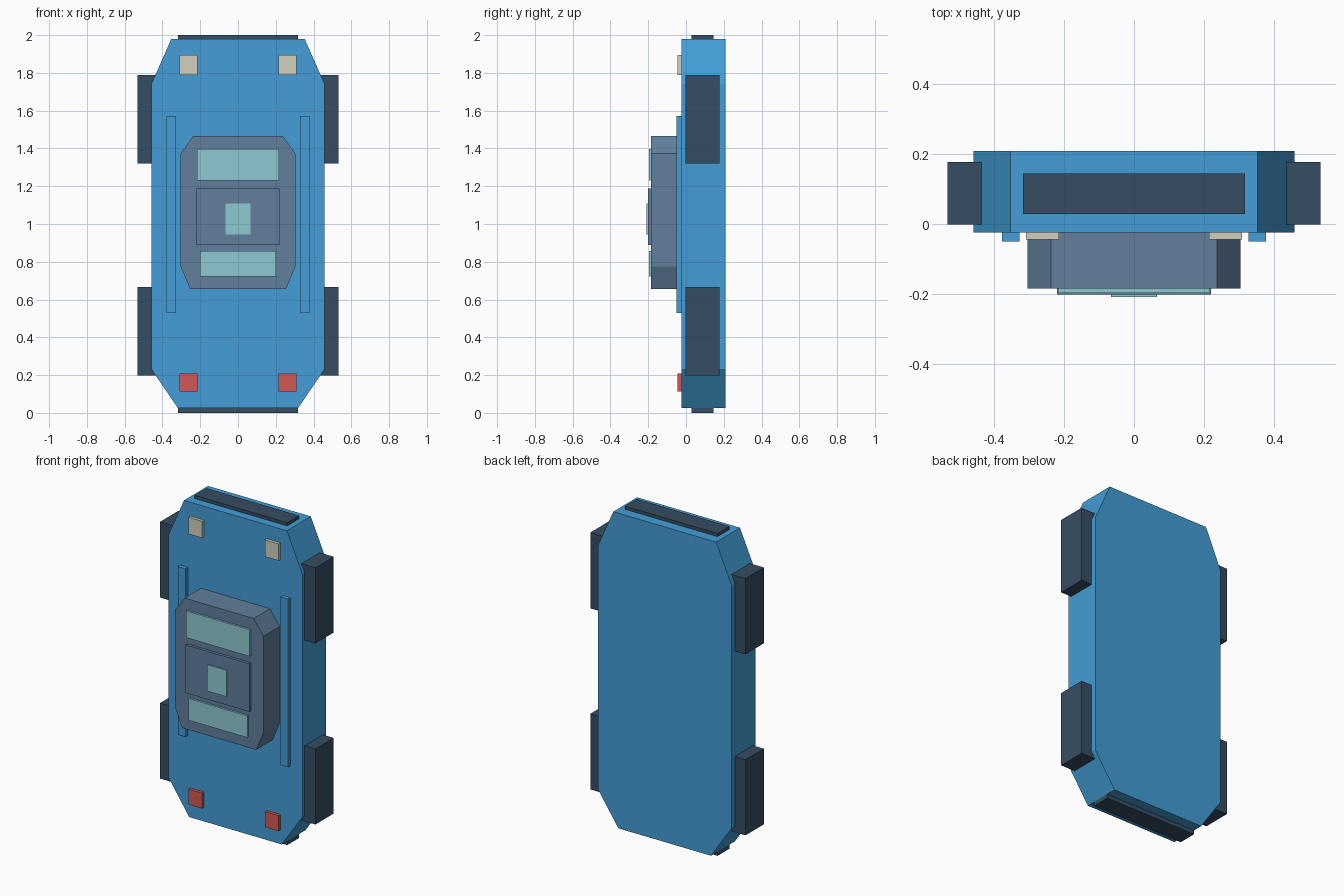
import bpy
import bmesh

if "Cube" in bpy.data.objects:
    bpy.data.objects.remove(bpy.data.objects["Cube"], do_unlink=True)


def material(name, rgb):
    """Flat material from an sRGB colour in 0-255."""
    lin = [((c / 255 + 0.055) / 1.055) ** 2.4 for c in rgb]
    mat = bpy.data.materials.new(name)
    mat.use_nodes = True
    mat.diffuse_color = (*lin, 1)
    bsdf = next(n for n in mat.node_tree.nodes if n.type == "BSDF_PRINCIPLED")
    bsdf.inputs["Base Color"].default_value = (*lin, 1)
    return mat


blue = material("body blue", (67, 158, 215))
dark = material("dark slate", (54, 77, 98))
slate = material("cabin slate", (97, 126, 156))
glass = material("pale glass", (143, 202, 210))
cream = material("headlight cream", (210, 208, 190))
red = material("tail light red", (212, 89, 85))


def prism(name, outline, y0, y1, mat):
    """Extrude an outline of (x, z) points from y0 to y1."""
    bm = bmesh.new()
    face = bm.faces.new([bm.verts.new((x, y0, z)) for x, z in outline])
    out = bmesh.ops.extrude_face_region(bm, geom=[face])
    verts = [v for v in out["geom"] if isinstance(v, bmesh.types.BMVert)]
    bmesh.ops.translate(bm, verts=verts, vec=(0, y1 - y0, 0))
    bmesh.ops.recalc_face_normals(bm, faces=bm.faces)
    mesh = bpy.data.meshes.new(name)
    bm.to_mesh(mesh)
    bm.free()
    mesh.materials.append(mat)
    obj = bpy.data.objects.new(name, mesh)
    bpy.context.collection.objects.link(obj)
    return obj


def box(name, x, y, z, mat):
    (x0, x1), (z0, z1) = x, z
    return prism(name, [(x0, z0), (x1, z0), (x1, z1), (x0, z1)], *y, mat)


def mirrored(half):
    return half + [(-x, z) for x, z in reversed(half)]


# Body and cabin: slabs with cut corners
body_half = [(0.318, 0.025), (0.459, 0.232), (0.459, 1.74), (0.353, 1.98)]
prism("body", mirrored(body_half), -0.025, 0.209, blue)
cabin_half = [(0.254, 0.656), (0.304, 0.775), (0.304, 1.373), (0.237, 1.466)]
prism("cabin", mirrored(cabin_half), -0.185, -0.02, slate)

# Roof panel and windows
box("roof_panel", (-0.22, 0.22), (-0.202, -0.18), (0.889, 1.187), slate)
box("roof_window", (-0.066, 0.066), (-0.209, -0.2), (0.944, 1.108), glass)
box("windshield", (-0.218, 0.218), (-0.197, -0.18), (1.23, 1.396), glass)
box("rear_window", (-0.202, 0.202), (-0.197, -0.18), (0.722, 0.857), glass)

# Bumpers at both ends
box("front_bumper", (-0.318, 0.318), (0.029, 0.145), (1.96, 2.0), dark)
box("rear_bumper", (-0.318, 0.318), (0.029, 0.145), (0.0, 0.04), dark)

# Paired parts on each side
for side, s in (("left", 1), ("right", -1)):
    def pair(name, x, y, z, mat):
        box(side + "_" + name, (s * x[0], s * x[1]), y, z, mat)

    pair("front_wheel", (0.435, 0.533), (-0.002, 0.177), (1.32, 1.79), dark)
    pair("rear_wheel", (0.435, 0.533), (-0.002, 0.177), (0.197, 0.666), dark)
    pair("side_rail", (0.327, 0.378), (-0.05, -0.02), (0.529, 1.572), blue)
    pair("headlight", (0.215, 0.309), (-0.044, -0.02), (1.79, 1.894), cream)
    pair("tail_light", (0.215, 0.309), (-0.044, -0.02), (0.112, 0.208), red)
